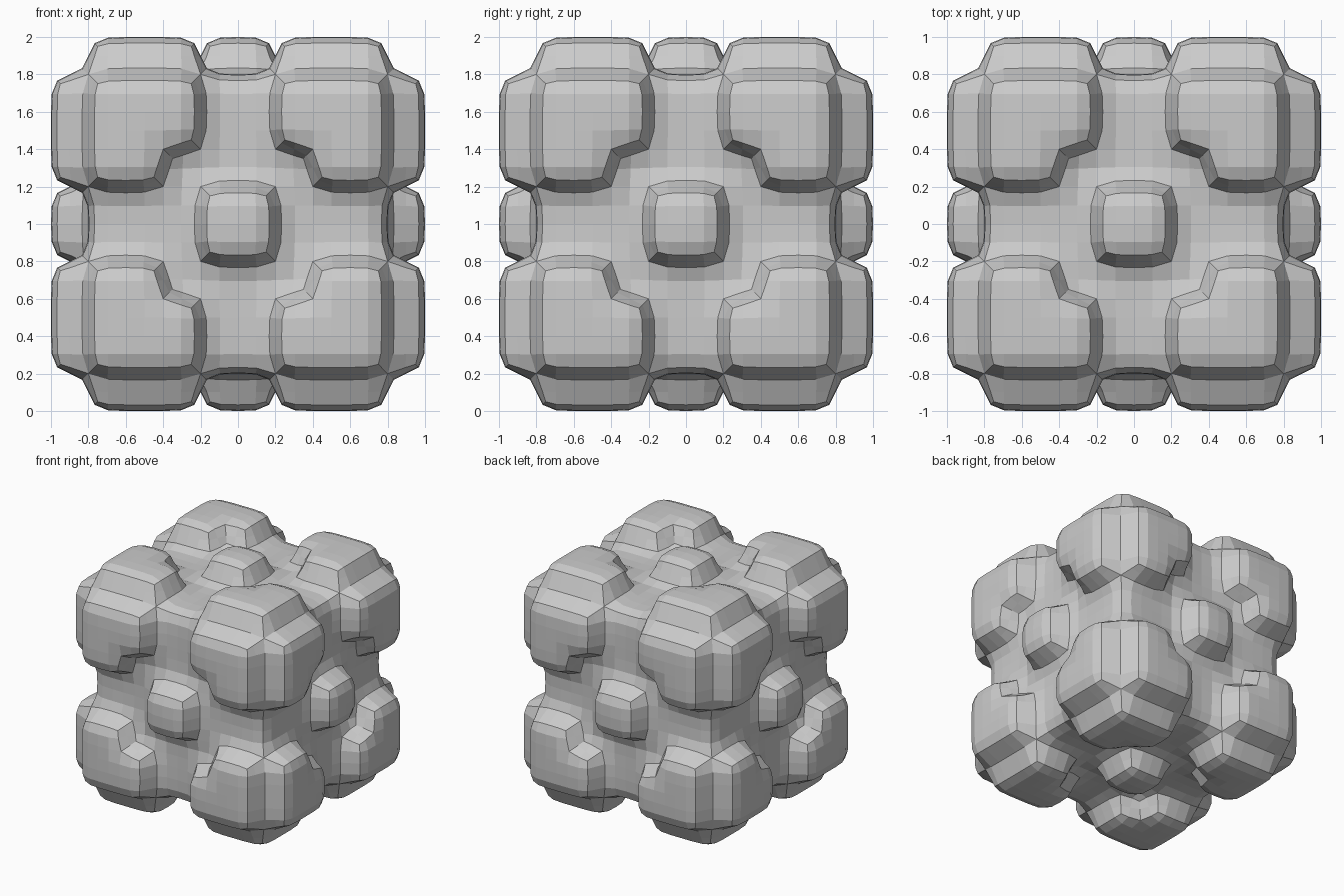
import bpy, bmesh
from mathutils import Vector

if "Cube" in bpy.data.objects:
    bpy.data.objects.remove(bpy.data.objects["Cube"])

S = 0.2      # block size
N = 5        # blocks from the centre to the outermost face


def filled(cell):
    """True where the blocky body is solid (cell indices run -5..4)."""
    # distance index from the centre plane: 0..4 on either side
    d = [c if c >= 0 else -c - 1 for c in cell]
    if max(d) >= N:
        return False
    outer = [i for i in range(3) if d[i] == N - 1]
    if not outer:
        return True                      # solid core cube
    if len(outer) > 1:
        return False                     # pads never wrap round the core edges
    u, v = [d[i] for i in range(3) if i != outer[0]]
    if u == 0 and v == 0:
        return True                      # small centre pad
    return u >= 1 and v >= 1 and (u, v) != (1, 1)   # notched corner pads


# Skin the exposed block sides with quads
bm = bmesh.new()
cells = [(x, y, z) for x in range(-N, N) for y in range(-N, N) for z in range(-N, N)]
for cell in cells:
    if not filled(cell):
        continue
    for axis in range(3):
        for side in (0, 1):
            nb = list(cell)
            nb[axis] += 1 if side else -1
            if filled(nb):
                continue
            a, b = (axis + 1) % 3, (axis + 2) % 3
            quad = []
            for da, db in ((0, 0), (1, 0), (1, 1), (0, 1)):
                p = Vector(cell)
                p[axis] += side
                p[a] += da
                p[b] += db
                quad.append(bm.verts.new(p * S + Vector((0, 0, 1))))
            bm.faces.new(quad if side else quad[::-1])
bmesh.ops.remove_doubles(bm, verts=bm.verts[:], dist=0.001)
bmesh.ops.recalc_face_normals(bm, faces=bm.faces[:])

mesh = bpy.data.meshes.new("padded_cube")
bm.to_mesh(mesh)
bm.free()
body = bpy.data.objects.new("padded_cube", mesh)
bpy.context.collection.objects.link(body)

# One level of subdivision softens the blocks; faces stay flat shaded
sub = body.modifiers.new("soften", 'SUBSURF')
sub.levels = 1
sub.render_levels = 1
